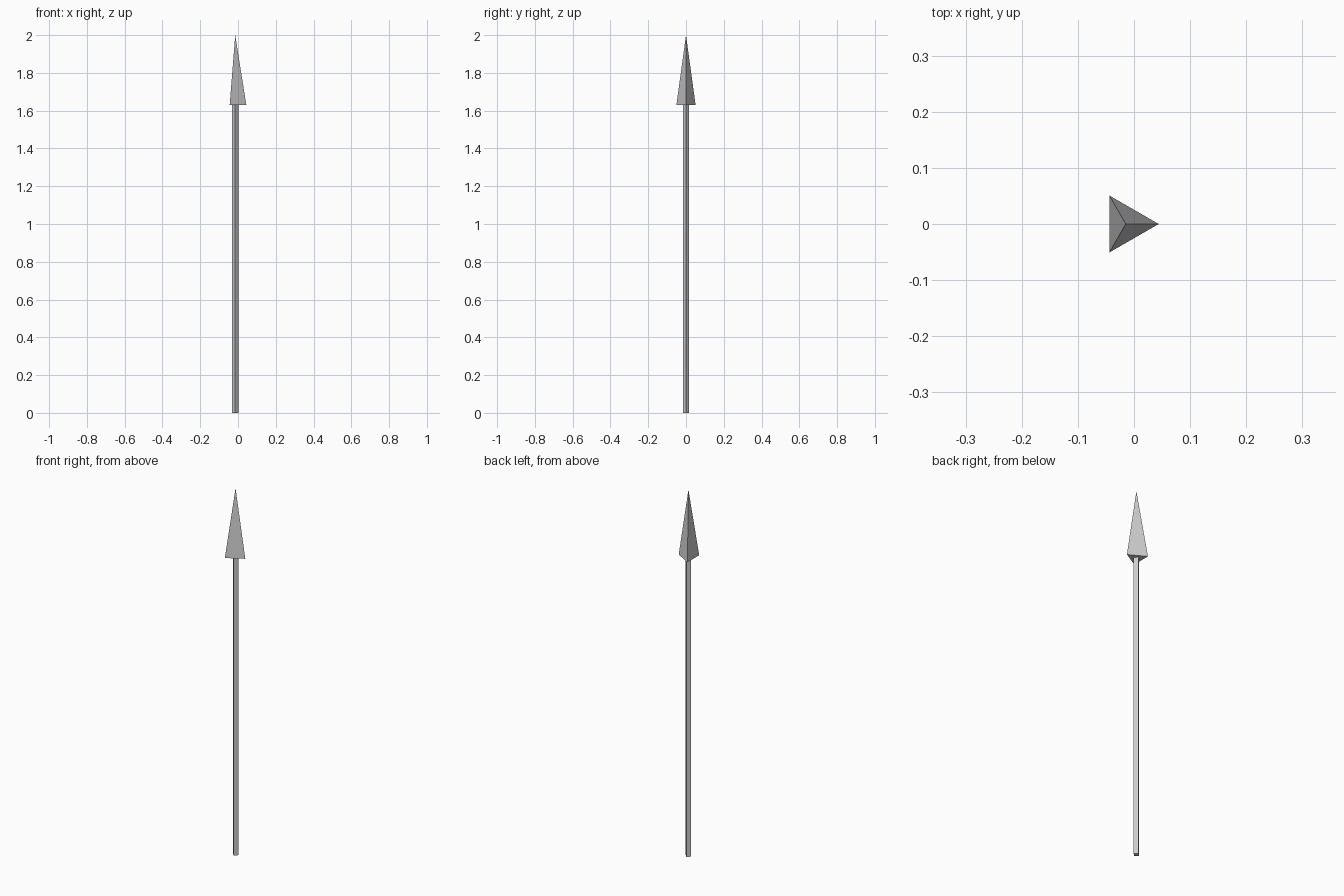
import bpy

if "Cube" in bpy.data.objects:
    bpy.data.objects.remove(bpy.data.objects["Cube"])

AXIS_X = -0.0147   # the three-sided head is centred by its bounds, so its axis is offset
HEAD_Z = 1.63


def spike(name, sides, r_bottom, r_top, z0, z1):
    """Low-poly cone or prism with one corner towards +x."""
    bpy.ops.mesh.primitive_cone_add(
        vertices=sides, radius1=r_bottom, radius2=r_top, depth=z1 - z0,
        location=(AXIS_X, 0, (z0 + z1) / 2))
    obj = bpy.context.object
    obj.name = name
    # primitive starts its first corner on +y; turn it to +x
    obj.rotation_euler.z = -1.5707963
    bpy.ops.object.transform_apply(location=True, rotation=True, scale=True)
    return obj


# Four-sided shaft
spike("shaft", 4, 0.0165, 0.0165, 0.0, HEAD_Z)

# Three-sided pointed head
spike("spear_head", 3, 0.0587, 0.0, HEAD_Z, 2.0)
